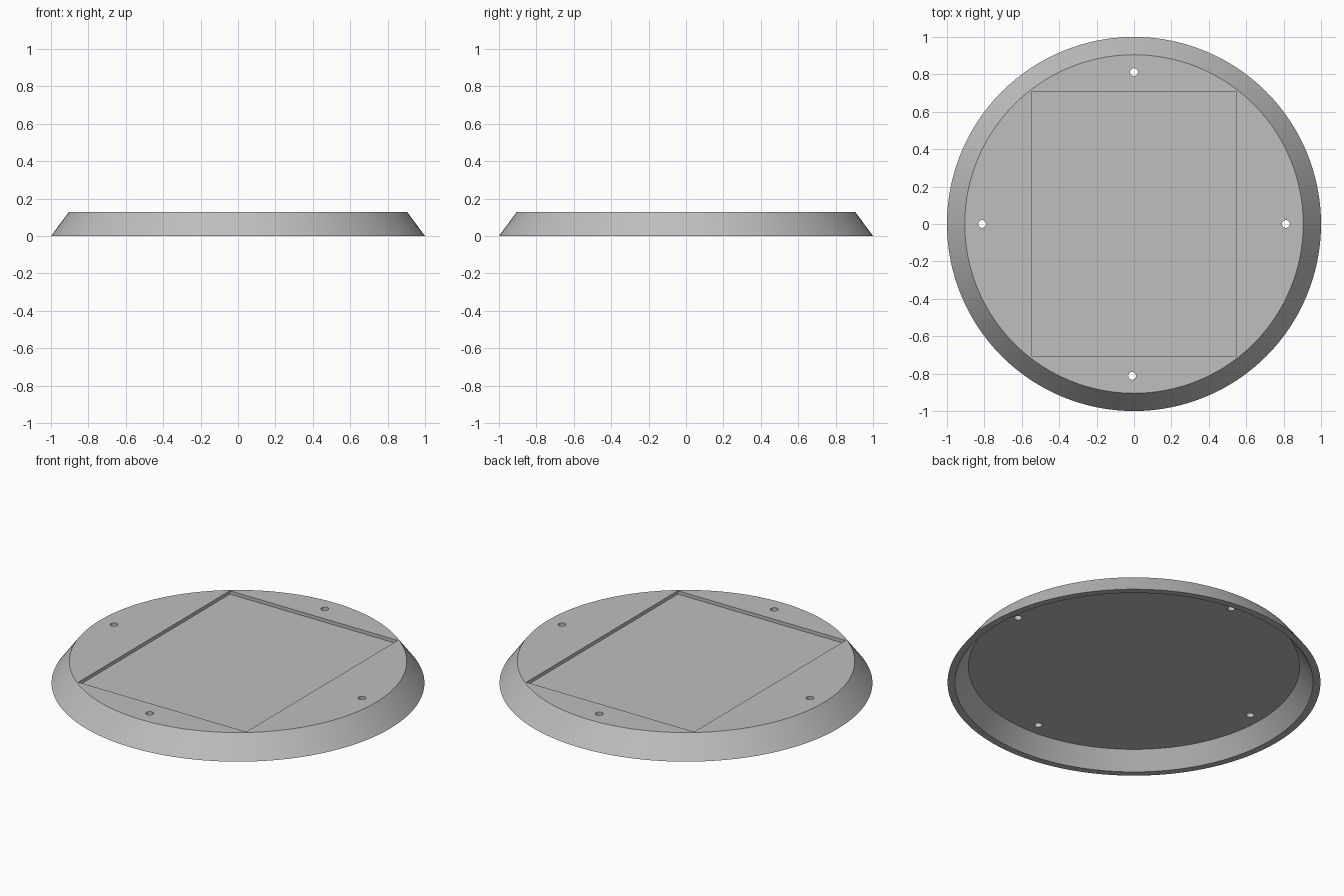
import bpy, bmesh, math

cube = bpy.data.objects.get("Cube")
if cube:
    bpy.data.objects.remove(cube)

SEGMENTS = 128
TOP_Z = 0.128
CEILING_Z = 0.098
RECESS_Z = 0.108

# Single grey finish
grey = bpy.data.materials.new("plain_grey")
grey.use_nodes = True
colour = (0.52, 0.52, 0.52, 1)
grey.diffuse_color = colour
grey.node_tree.nodes["Principled BSDF"].inputs["Base Color"].default_value = colour


def make_object(name, bm):
    bmesh.ops.recalc_face_normals(bm, faces=bm.faces)
    mesh = bpy.data.meshes.new(name)
    bm.to_mesh(mesh)
    bm.free()
    mesh.materials.append(grey)
    obj = bpy.data.objects.new(name, mesh)
    bpy.context.collection.objects.link(obj)
    return obj


def lathe(name, profile, segments, centre=(0, 0)):
    """Turn a (radius, z) profile into a solid with flat end caps."""
    bm = bmesh.new()
    rings = []
    for radius, z in profile:
        angles = [math.tau * i / segments for i in range(segments)]
        rings.append([bm.verts.new((centre[0] + radius * math.cos(a),
                                    centre[1] + radius * math.sin(a), z)) for a in angles])
    for lower, upper in zip(rings, rings[1:]):
        for i in range(segments):
            j = (i + 1) % segments
            bm.faces.new((lower[i], lower[j], upper[j], upper[i]))
    bm.faces.new(rings[0])
    bm.faces.new(rings[-1])
    return make_object(name, bm)


def cut(target, cutter):
    """Subtract a hidden cutter from the target."""
    mod = target.modifiers.new(cutter.name, 'BOOLEAN')
    mod.operation = 'DIFFERENCE'
    mod.solver = 'EXACT'
    mod.object = cutter
    cutter.hide_render = True
    bpy.context.view_layer.objects.active = target
    bpy.ops.object.modifier_apply(modifier=mod.name)
    bpy.data.objects.remove(cutter)


# Hollow round base: top, sloped outside, rim, sloped inside, ceiling
base = lathe("round_base", [(0.905, TOP_Z), (1, 0), (0.96, 0), (0.888, CEILING_Z)], SEGMENTS)

# Shallow rectangular recess in the top
bm = bmesh.new()
bmesh.ops.create_cube(bm, size=1)
bmesh.ops.scale(bm, vec=(1.098, 1.416, 0.1), verts=bm.verts)
bmesh.ops.translate(bm, vec=(0, 0, RECESS_Z + 0.05), verts=bm.verts)
cut(base, make_object("recess_cutter", bm))

# Four screw holes through the top plate
for x, y in ((0.812, 0), (-0.812, 0), (0, 0.812), (-0.01, -0.812)):
    cut(base, lathe("hole_cutter", [(0.021, 0.05), (0.021, 0.2)], 24, (x, y)))

# Smooth curved walls with sharp edges
bpy.ops.object.select_all(action='DESELECT')
base.select_set(True)
bpy.context.view_layer.objects.active = base
bpy.ops.object.shade_smooth_by_angle(angle=math.radians(30))
